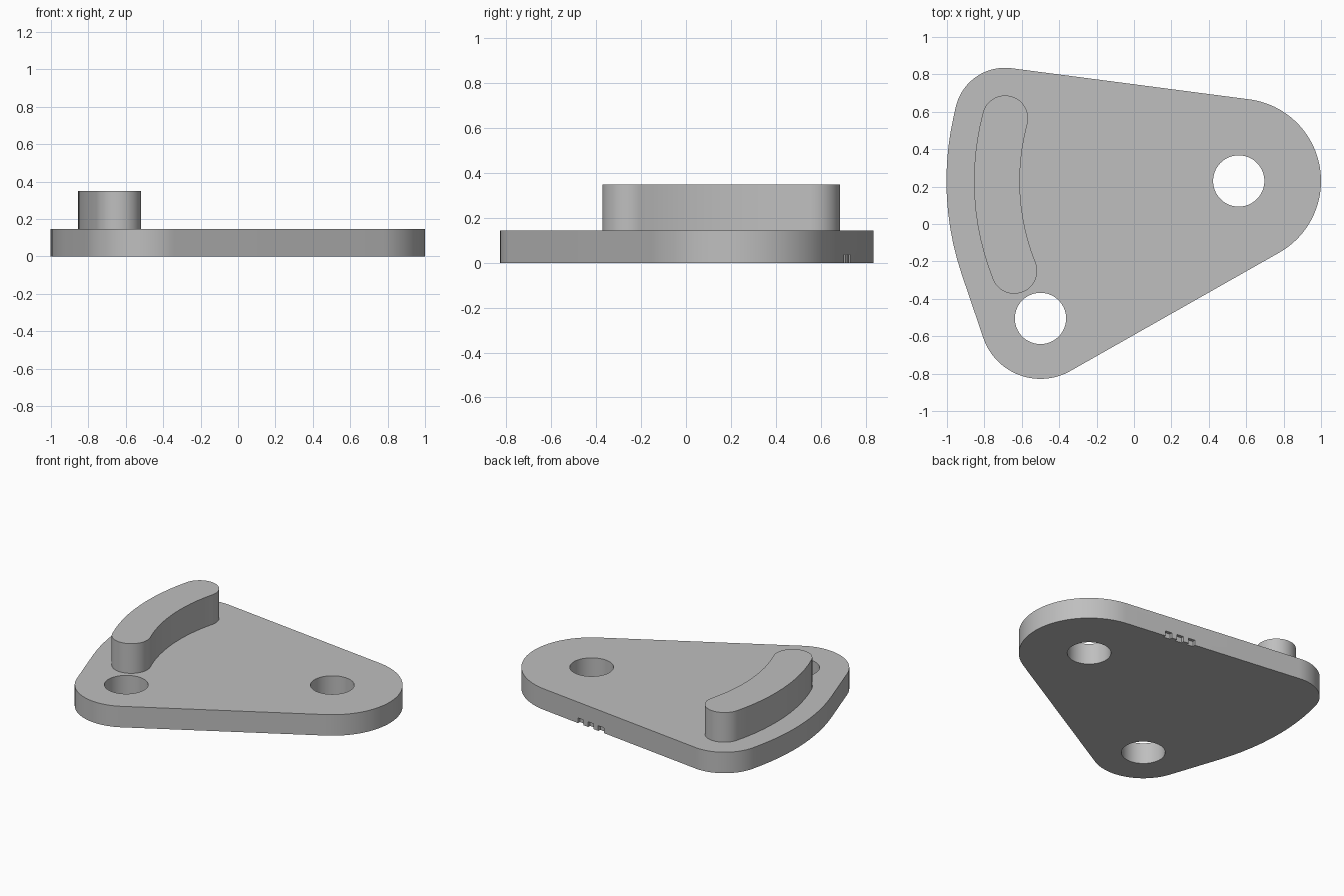
import bpy, bmesh
from math import sin, cos, acos, atan2, pi, radians
from mathutils import Vector

cube = bpy.data.objects.get("Cube")
if cube:
    bpy.data.objects.remove(cube, do_unlink=True)

grey = bpy.data.materials.new("plain_grey")
grey.use_nodes = True
grey.diffuse_color = (0.52, 0.52, 0.52, 1)
grey.node_tree.nodes["Principled BSDF"].inputs["Base Color"].default_value = grey.diffuse_color

PLATE_TOP, RIB_TOP = 0.145, 0.35
PIVOT = Vector((0.56, 0.23))
LOWER_HOLE = Vector((-0.5, -0.505))
HOLE_RADIUS = 0.137
RIB_UPPER = Vector((-0.69, 0.565))
RIB_RADIUS, RIB_HALF = 1.293, 0.1225


def arc(centre, radius, start, end):
    """Points along an arc; a negative sweep runs clockwise."""
    steps = max(2, int(abs(end - start) / radians(3)))
    angles = [start + (end - start) * i / steps for i in range(steps + 1)]
    return [centre + radius * Vector((cos(a), sin(a))) for a in angles]


def prism(name, outline, z0, z1):
    """Extrude a flat outline into a solid."""
    clean = [p for i, p in enumerate(outline) if (p - outline[i - 1]).length > 1e-4]
    bm = bmesh.new()
    face = bm.faces.new([bm.verts.new((p.x, p.y, z0)) for p in clean])
    top = bmesh.ops.extrude_face_region(bm, geom=[face])["geom"]
    bmesh.ops.translate(bm, vec=(0, 0, z1 - z0),
                        verts=[v for v in top if isinstance(v, bmesh.types.BMVert)])
    bmesh.ops.recalc_face_normals(bm, faces=bm.faces)
    mesh = bpy.data.meshes.new(name)
    bm.to_mesh(mesh)
    bm.free()
    mesh.materials.append(grey)
    obj = bpy.data.objects.new(name, mesh)
    bpy.context.collection.objects.link(obj)
    return obj


def select(obj):
    bpy.ops.object.select_all(action='DESELECT')
    obj.select_set(True)
    bpy.context.view_layer.objects.active = obj


def cut(target, cutter):
    select(target)
    mod = target.modifiers.new("cut", 'BOOLEAN')
    mod.operation, mod.solver, mod.object = 'DIFFERENCE', 'EXACT', cutter
    bpy.ops.object.modifier_apply(modifier=mod.name)
    bpy.data.objects.remove(cutter, do_unlink=True)


def tangent_angle(a, b):
    """Direction in which the outer tangent leaves circle a for circle b."""
    (ca, ra), (cb, rb) = a, b
    d = cb - ca
    return atan2(d.y, d.x) - acos(max(-1, min(1, (ra - rb) / d.length)))


# Base plate: rounded corners joined by tangents, with one broad curved side
circles = [(PIVOT, 0.44), (RIB_UPPER, 0.27), (PIVOT, 1.563), (LOWER_HOLE, 0.323)]
outline = []
for i, circle in enumerate(circles):
    start = tangent_angle(circles[i - 1], circle)
    end = tangent_angle(circle, circles[(i + 1) % len(circles)])
    outline += arc(*circle, start, start + (end - start) % (2 * pi))
plate = prism("base_plate", outline, 0, PLATE_TOP)

# Round through holes
for centre in (PIVOT, LOWER_HOLE):
    cut(plate, prism("hole_cutter", arc(centre, HOLE_RADIUS, 0, 2 * pi)[:-1], -0.1, 0.3))

# Small notches in the lower rim of the back side
normal_angle = tangent_angle(circles[0], circles[1])
out = Vector((cos(normal_angle), sin(normal_angle)))
along = Vector((out.y, -out.x))
rim = PIVOT + out * 0.44
for x in (0.14, 0.225, 0.31):
    mid = rim + along * ((x - rim.x) / along.x)
    corners = [mid + along * s * 0.024 + out * t
               for s, t in ((-1, -0.02), (1, -0.02), (1, 0.03), (-1, 0.03))]
    cut(plate, prism("notch_cutter", corners, -0.05, 0.036))

# Raised curved rib, concentric with the pivot hole
low, high = radians(201.8), radians(165)


def rib_end(a):
    return PIVOT + RIB_RADIUS * Vector((cos(a), sin(a)))


rib_outline = (arc(PIVOT, RIB_RADIUS + RIB_HALF, high, low)
               + arc(rib_end(low), RIB_HALF, low, low + pi)
               + arc(PIVOT, RIB_RADIUS - RIB_HALF, low, high)
               + arc(rib_end(high), RIB_HALF, high - pi, high))
rib = prism("curved_rib", rib_outline, PLATE_TOP - 0.01, RIB_TOP)

for obj in (plate, rib):
    select(obj)
    bpy.ops.object.shade_smooth_by_angle(angle=radians(30))
